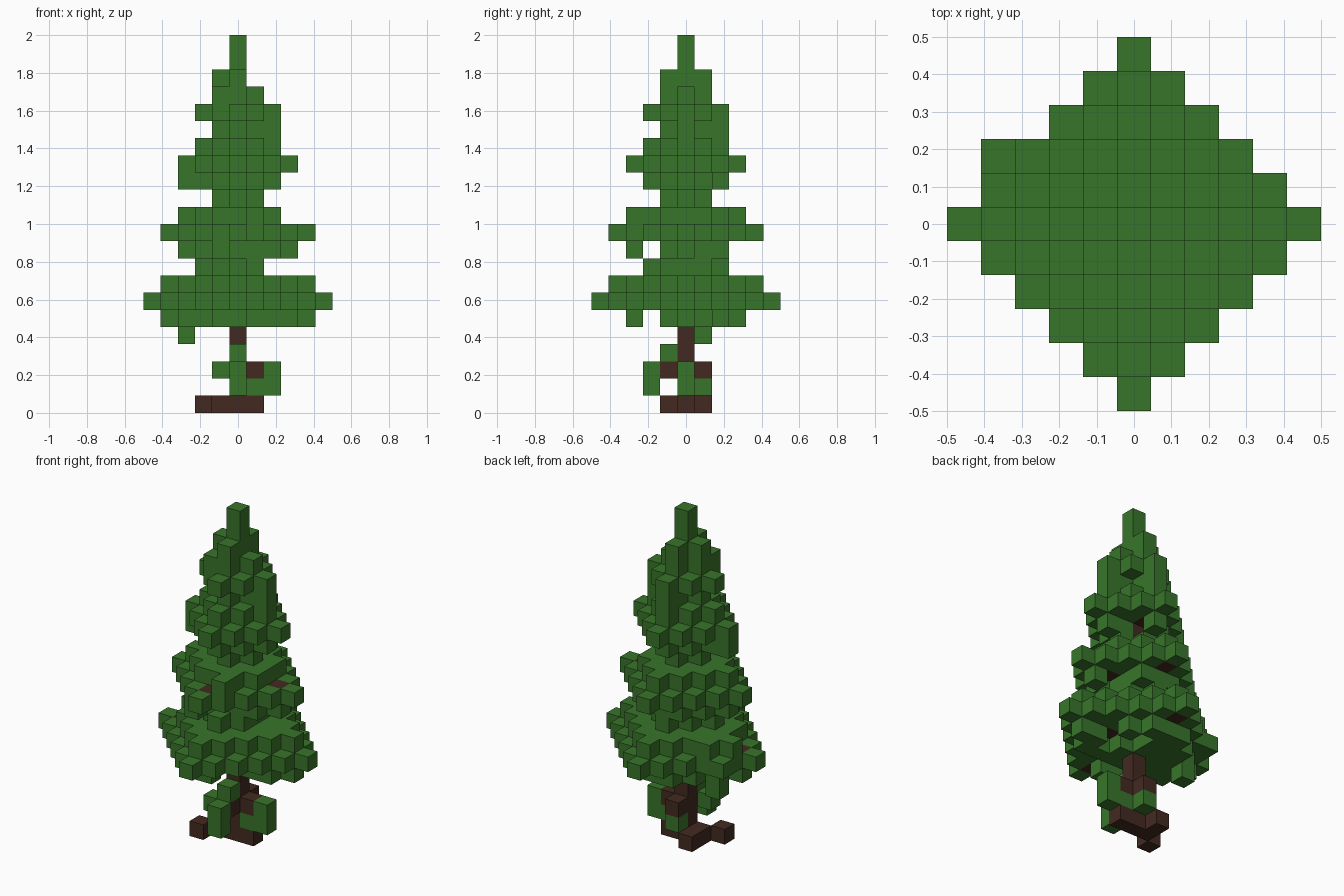
import bpy
import bmesh
from mathutils import Vector

cube = bpy.data.objects.get("Cube")
if cube:
    bpy.data.objects.remove(cube, do_unlink=True)

UNIT = 1 / 11          # edge of one block
TOP = 22               # height in blocks
AXES = [(1, 0), (-1, 0), (0, 1), (0, -1)]


def material(name, colour):
    mat = bpy.data.materials.new(name)
    mat.use_nodes = True
    mat.diffuse_color = (*colour, 1)
    bsdf = mat.node_tree.nodes["Principled BSDF"]
    bsdf.inputs["Base Color"].default_value = (*colour, 1)
    bsdf.inputs["Roughness"].default_value = 0.9
    return mat


def diamond(r, x0, x1, y0, y1, k):
    """Blocks of one layer: a diamond of radius r clipped to a box."""
    return {(i, j, k) for i in range(x0, x1 + 1) for j in range(y0, y1 + 1)
            if abs(i) + abs(j) <= r}


def build_blocks(name, cells, solid, mat):
    """Mesh of the outer faces of the cells; faces against solid are skipped."""
    bm = bmesh.new()
    for cell in sorted(cells):
        centre = Vector(cell) + Vector((0, 0, 0.5))
        for axis in range(3):
            for sign in (-1, 1):
                n = Vector((0, 0, 0))
                n[axis] = sign
                if tuple(int(a + b) for a, b in zip(cell, n)) in solid:
                    continue
                u = Vector((0, 0, 0))
                u[(axis + 1) % 3] = 0.5
                v = n.cross(u)
                mid = centre + n / 2
                corners = [mid - u - v, mid + u - v, mid + u + v, mid - u + v]
                bm.faces.new([bm.verts.new(c * UNIT) for c in corners])
    bmesh.ops.remove_doubles(bm, verts=bm.verts[:], dist=UNIT / 100)
    mesh = bpy.data.meshes.new(name)
    bm.to_mesh(mesh)
    bm.free()
    mesh.materials.append(mat)
    obj = bpy.data.objects.new(name, mesh)
    bpy.context.collection.objects.link(obj)


# Trunk with roots
wood = {(0, 0, k) for k in range(TOP - 3)}
wood |= {(1, 0, 0), (-1, 0, 0), (-1, 1, 0), (-2, -1, 0)}

# Low twigs and whorls of branches
wood |= {(1, 0, 2), (0, 1, 2), (0, -1, 2)}
for k, length in ((6, 4), (10, 3), (14, 2)):
    for dx, dy in AXES:
        wood |= {(dx * s, dy * s, k) for s in range(1, length + 1)}

# Foliage layers: height, radius, then x and y limits
layers = [
    (5, 4, -4, 4, -3, 3), (6, 5, -5, 5, -5, 5), (7, 4, -4, 4, -4, 4),
    (8, 2, -2, 1, -2, 2), (9, 3, -3, 3, -2, 2), (10, 4, -4, 4, -4, 4),
    (11, 3, -3, 2, -3, 3), (12, 1, -1, 1, -1, 1), (13, 2, -2, 2, -2, 2),
    (14, 3, -3, 3, -3, 3), (15, 2, -2, 2, -2, 2), (16, 1, -1, 1, -1, 1),
    (17, 2, -2, 2, -2, 2), (18, 1, -1, 1, -1, 1), (19, 1, -1, 0, -1, 1),
    (20, 0, 0, 0, 0, 0), (21, 0, 0, 0, 0, 0),
]
leaves = set()
for k, r, x0, x1, y0, y1 in layers:
    leaves |= diamond(r, x0, x1, y0, y1, k)

# Gaps under the tiers and above branch tips
leaves = {c for c in leaves if not (c[2] in (5, 9) and c[1] == -2)}
for k in (5, 9):
    leaves -= {(2, 0, k), (2, 1, k), (3, 1, k)}
leaves -= {(1, -3, 5), (1, 1, 5), (1, 2, 5), (-4, 0, 7), (0, -3, 11),
           (0, 1, 13), (1, 1, 13)}

# Stray tufts
leaves |= {(-4, 2, 6), (-4, 1, 7), (-3, 2, 7), (-1, -3, 9), (1, -3, 11),
           (-3, 1, 4), (-3, 0, 13), (2, 0, 16), (0, 2, 16), (-1, -1, 18)}

# Low shoots
leaves |= {(0, -2, 1), (0, -2, 2), (-1, -1, 2), (0, -1, 3),
           (1, 0, 1), (2, 0, 1), (2, 0, 2), (0, 1, 1)}
leaves -= wood

solid = wood | leaves
build_blocks("trunk_and_branches", wood, solid, material("bark brown", (0.056, 0.023, 0.015)))
build_blocks("foliage", leaves, solid, material("needle green", (0.040, 0.178, 0.023)))
